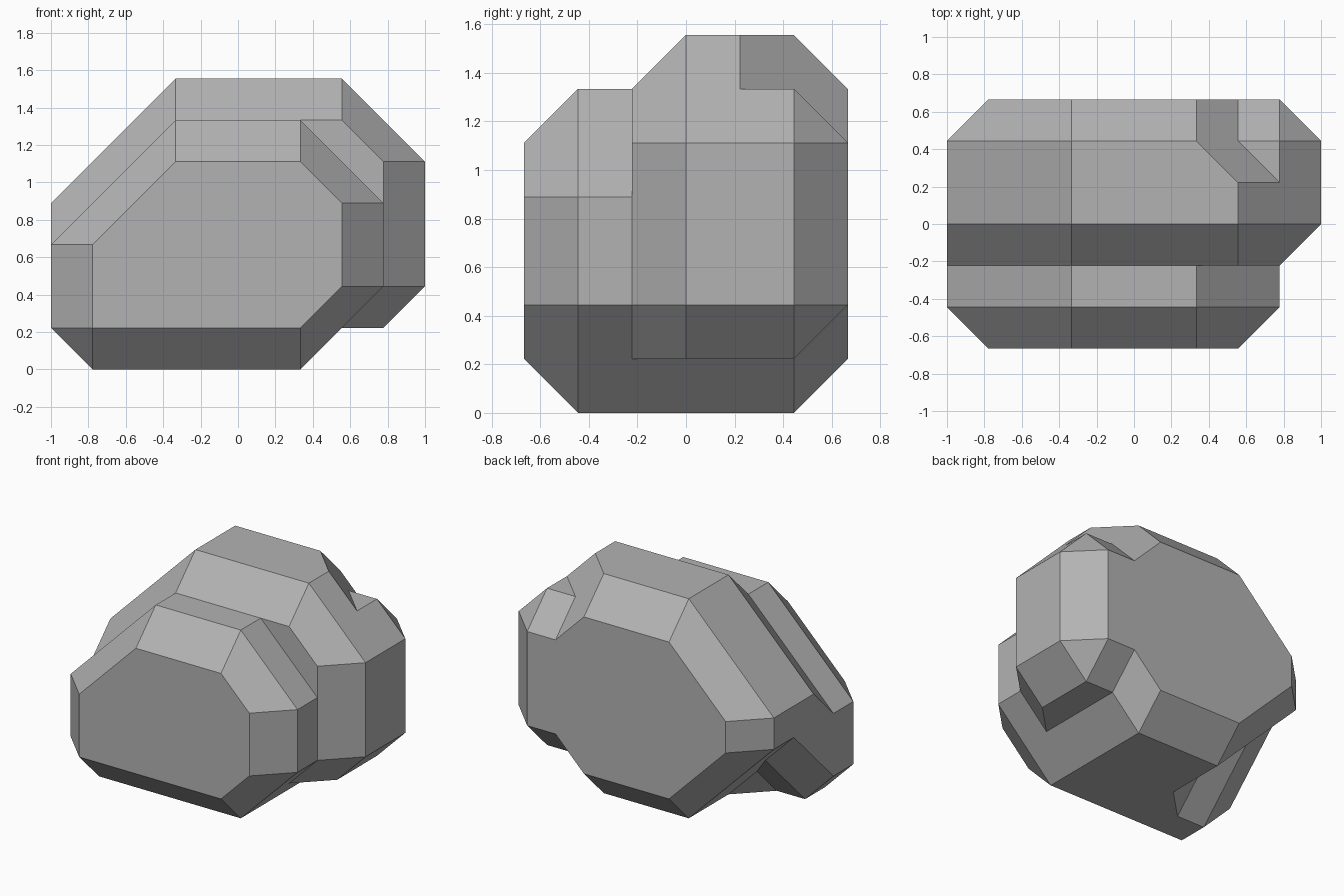
import bpy
import bmesh
from mathutils import Vector

cube = bpy.data.objects.get("Cube")
if cube:
    bpy.data.objects.remove(cube)

UNIT = 2 / 9                       # one chisel step
CENTRE = Vector((4.5, 3, 0))       # middle of the rock's base, in steps

stone = bpy.data.materials.new("stone_grey")
stone.use_nodes = True
GREY = (0.45, 0.45, 0.45, 1)
stone.diffuse_color = GREY
stone.node_tree.nodes["Principled BSDF"].inputs["Base Color"].default_value = GREY


def chop(bm, normal, limit):
    """Keep the part of the block where normal . p <= limit."""
    n = Vector(normal)
    bmesh.ops.bisect_plane(bm, geom=bm.verts[:] + bm.edges[:] + bm.faces[:], dist=1e-4,
                           plane_co=n * (limit / n.length_squared), plane_no=n,
                           clear_outer=True)
    rim = [e for e in bm.edges if e.is_boundary]
    if rim:
        bmesh.ops.edgeloop_fill(bm, edges=rim)


def chunk(name, front, back, profile, extra=()):
    """Prism along y. Each profile side is (nx, nz, limit, ends to chamfer)."""
    bm = bmesh.new()
    bmesh.ops.create_cube(bm, size=40)
    chop(bm, (0, -1, 0), -front)
    chop(bm, (0, 1, 0), back)
    for nx, nz, limit, ends in profile:
        chop(bm, (nx, 0, nz), limit)
        if "f" in ends:
            chop(bm, (nx, -1, nz), limit - front - 1)
        if "b" in ends:
            chop(bm, (nx, 1, nz), limit + back - 1)
    for normal, limit in extra:
        chop(bm, normal, limit)
    bmesh.ops.remove_doubles(bm, verts=bm.verts[:], dist=1e-3)
    bmesh.ops.recalc_face_normals(bm, faces=bm.faces[:])
    for v in bm.verts:
        v.co = (v.co - CENTRE) * UNIT
    mesh = bpy.data.meshes.new(name)
    bm.to_mesh(mesh)
    bm.free()
    mesh.materials.append(stone)
    obj = bpy.data.objects.new(name, mesh)
    bpy.context.collection.objects.link(obj)


# Lower slab at the front, chamfered all round its front face
chunk("front_slab", 0, 2, [
    (-1, 0, 0, "f"), (1, 0, 8, "f"), (0, -1, 0, "f"), (0, 1, 6, "f"),
    (-1, 1, 3, "f"), (1, 1, 12, "f"), (1, -1, 6, "f"), (-1, -1, -1, "f")])

# Tall main mass behind it, with a slanted bite off the upper back corner
chunk("main_rock", 2, 6, [
    (-1, 0, 0, "b"), (1, 0, 9, "fb"), (0, -1, 0, "b"), (0, 1, 7, "fb"),
    (-1, 1, 4, "fb"), (1, 1, 14, "fb"), (1, -1, 6, "b"), (-1, -1, -3, "b")],
    [((1, 1, 1), 18)])

# Ledge on the left side, seen under the bite and above the ground
chunk("side_ledge", 2, 6, [
    (-1, 0, -5, ""), (1, 0, 9, "fb"), (0, -1, -1, "b"), (0, 1, 6, "b"),
    (1, 1, 14, "fb"), (1, -1, 7, "fb")])

# Foot tapering back from the slab under the main mass
chunk("tapered_foot", 1, 5, [
    (-1, 0, 0, ""), (1, 0, 4, ""), (0, -1, 0, ""), (0, 1, 3, ""), (-1, -1, -1, "")],
    [((-1, 1, -1), 1), ((0, 1, -1), 2)])

# Small wedge filling the inner corner of the foot
chunk("foot_wedge", 1, 3, [
    (-1, 0, -1, ""), (1, 0, 4, ""), (0, -1, 0, ""), (0, 1, 3, "")],
    [((-1, 1, -1), 0)])
